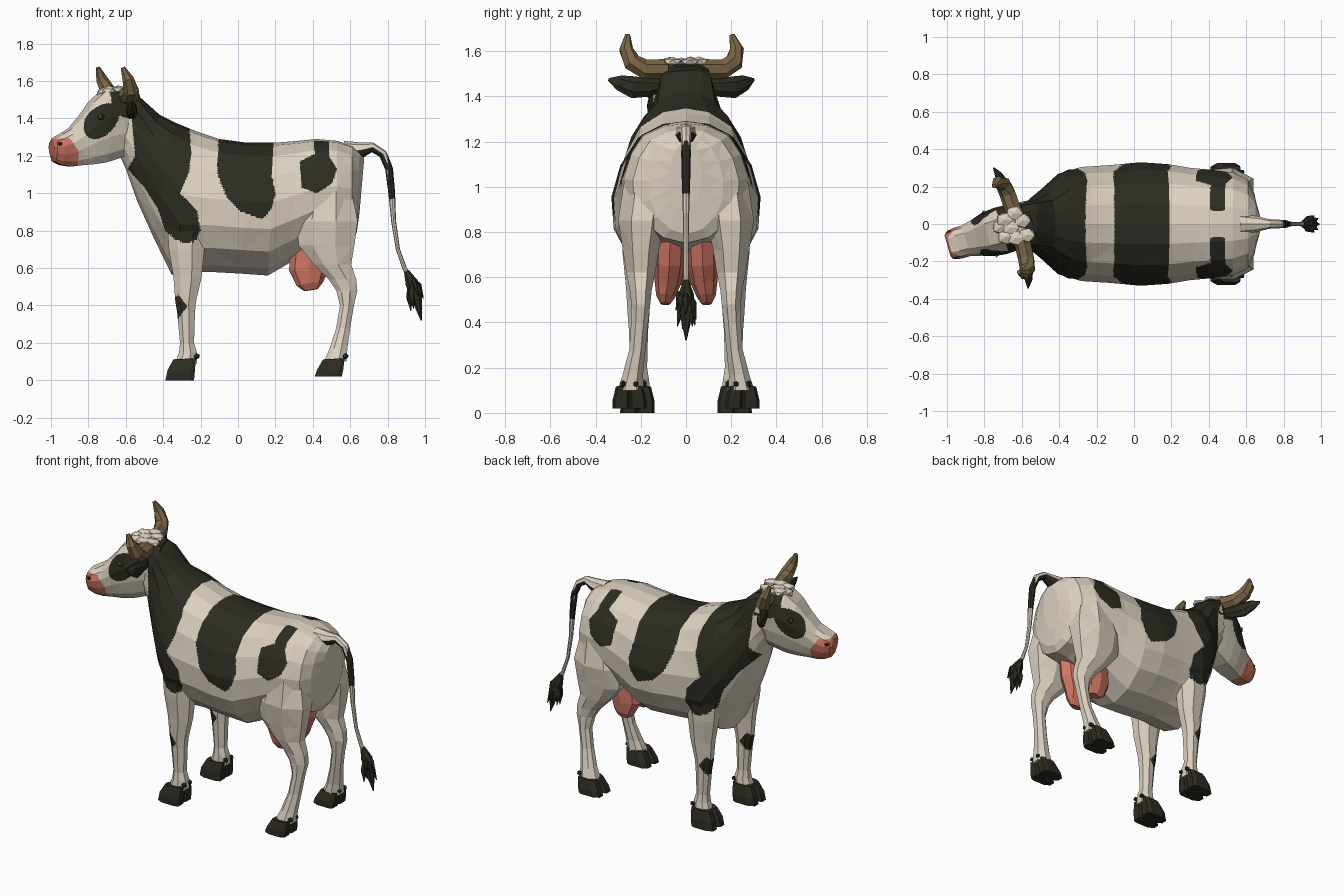
import bpy, bmesh, math, random
from mathutils import Vector as V

if "Cube" in bpy.data.objects:
    bpy.data.objects.remove(bpy.data.objects["Cube"])

random.seed(4)
WHITE, BLACK, PINK, HORN = range(4)
MATS = []
for name, col in (("hide_white", (.72, .64, .53)), ("hide_black", (.026, .025, .016)),
                  ("pink_skin", (.62, .18, .125)), ("horn_brown", (.2, .135, .065))):
    m = bpy.data.materials.new(name)
    m.diffuse_color = (*col, 1)
    m.use_nodes = True
    m.node_tree.nodes["Principled BSDF"].inputs["Base Color"].default_value = m.diffuse_color
    MATS.append(m)

X, Y = V((1, 0, 0)), V((0, 1, 0))
F = V((-.961, -.276, 0))          # head forward direction (head is turned a little)
S = V((-.276, .961, 0))           # head sideways direction
O = V((-.62, -.01, 0))


def H(u, v, z):
    return O + F * u + S * v + V((0, 0, z))


def finish(name, bm, rule, cuts=0):
    """Make an object; split the flat facets finely so colour rules give clear edges."""
    bmesh.ops.recalc_face_normals(bm, faces=bm.faces)
    if cuts:
        bmesh.ops.triangulate(bm, faces=bm.faces)
        bmesh.ops.subdivide_edges(bm, edges=bm.edges, cuts=cuts, use_grid_fill=True)
    bm.normal_update()
    for f in bm.faces:
        f.material_index = rule(f.calc_center_median(), f.normal) if callable(rule) else rule
    me = bpy.data.meshes.new(name)
    bm.to_mesh(me)
    bm.free()
    for m in MATS:
        me.materials.append(m)
    bpy.context.collection.objects.link(bpy.data.objects.new(name, me))


def loft(bm, rings):
    rows = [[bm.verts.new(p) for p in r] for r in rings]
    n = len(rows[0])
    for a, b in zip(rows, rows[1:]):
        for i in range(n):
            bm.faces.new((a[i], a[(i + 1) % n], b[(i + 1) % n], b[i]))
    bm.faces.new(rows[0][::-1])
    bm.faces.new(rows[-1])


def ring(top, bot, hw, side, sect):
    """Symmetric section: (position from top to bottom, fraction of half width)."""
    top, bot = V(top), V(bot)
    pts = [top.lerp(bot, t) + side * (w * hw) for t, w in sect]
    return pts + [top.lerp(bot, t) - side * (w * hw) for t, w in reversed(sect) if w > 0]


def tube(bm, path, radii, ref, flat=1, n=7):
    path = [V(p) for p in path]
    rings = []
    for i, (p, r) in enumerate(zip(path, radii)):
        t = path[min(i + 1, len(path) - 1)] - path[max(i - 1, 0)]
        b = t.cross(ref).normalized()
        a = b.cross(t).normalized()
        rings.append([p + a * (r * flat * math.cos(k * math.tau / n)) + b * (r * math.sin(k * math.tau / n))
                      for k in range(n)])
    loft(bm, rings)


def ball(bm, loc, size):
    new = bmesh.ops.create_icosphere(bm, subdivisions=1, radius=1)["verts"]
    for v in new:
        v.co = V(loc) + V(c * s for c, s in zip(v.co, size))


def inside(x, z, poly):
    hit = False
    for (ax, az), (bx, bz) in zip(poly, poly[1:] + poly[:1]):
        if (az > z) != (bz > z) and x < ax + (z - az) * (bx - ax) / (bz - az):
            hit = not hit
    return hit


# Black patches of the hide, seen from the side
SHOULDER = [(-.70, 1.7), (-.57, 1.42), (-.55, 1.2), (-.59, 1.13), (-.5, 1.03), (-.43, .92), (-.39, .8),
            (-.33, .75), (-.28, .73), (-.23, .745), (-.2, .8), (-.22, .91), (-.31, 1.0), (-.26, 1.12),
            (-.25, 1.22), (-.28, 1.6)]
SADDLE = [(-.1, 1.5), (-.11, 1.1), (-.06, .98), (.02, .9), (.13, .86), (.18, .92), (.2, 1.0), (.18, 1.1), (.21, 1.5)]
RUMP = [(.33, 1.17), (.34, 1.03), (.42, 1.0), (.5, 1.05), (.53, 1.13), (.49, 1.19), (.48, 1.33), (.4, 1.33), (.41, 1.21)]


def hide(c, n):
    if inside(c.x, c.z, SHOULDER) or inside(c.x, c.z, SADDLE):
        return BLACK
    edge = .07 + 3 * (c.x - .45) ** 2
    return BLACK if abs(c.y) > edge and inside(c.x, c.z, RUMP) else WHITE


# Neck and trunk: top x, top z, bottom x, bottom z, half width
BODY = [(-.60, 1.54, -.64, 1.22, .115), (-.52, 1.51, -.60, 1.13, .128), (-.42, 1.42, -.54, .96, .19),
        (-.33, 1.375, -.45, .76, .275), (-.22, 1.33, -.355, .565, .305), (-.1, 1.29, -.16, .58, .315),
        (.05, 1.27, .02, .57, .33), (.2, 1.27, .16, .56, .32), (.32, 1.28, .28, .63, .30),
        (.42, 1.29, .40, .70, .29), (.53, 1.28, .53, .74, .275), (.61, 1.255, .61, .75, .235),
        (.65, 1.22, .635, .79, .165), (.675, 1.19, .65, .9, .07)]
NECK = [(0, 0), (.01, .55), (.06, .86), (.2, .97), (.42, 1), (.65, .97), (.82, .78), (.95, .42), (1, 0)]
TRUNK = [(0, 0), (.02, .33), (.1, .67), (.25, .88), (.45, 1), (.65, .97), (.82, .78), (.95, .42), (1, 0)]
bm = bmesh.new()
loft(bm, [ring((a, 0, b), (c, 0, d), w, Y, NECK if i < 2 else TRUNK) for i, (a, b, c, d, w) in enumerate(BODY)])
finish("body", bm, hide, 14)

# Head: forward position, top z, bottom z, half width
HEAD = [(-.08, 1.53, 1.23, .115), (.02, 1.56, 1.19, .125), (.10, 1.55, 1.165, .128), (.17, 1.49, 1.155, .12),
        (.23, 1.41, 1.15, .10), (.29, 1.345, 1.143, .085), (.34, 1.315, 1.15, .085),
        (.38, 1.295, 1.168, .075), (.392, 1.278, 1.2, .058)]
SKULL = [(0, .5), (.14, .85), (.38, 1), (.65, .9), (.88, .68), (1, .42)]


def face_colour(c, n):
    u, v = (c - O).dot(F), (c - O).dot(S)
    if u > .385 or (u > .262 + max(0, c.z - 1.22) * .7 and c.z < 1.293):
        return PINK
    if u < -.03 or (u < .09 and abs(v) > .07 and c.z > 1.40 + u * .3):
        return BLACK
    e = ((u - .145 - (1.385 - c.z) * .4) / .085) ** 2 + ((c.z - 1.385) / .095) ** 2
    return BLACK if e < 1 and abs(v) > .06 else WHITE


bm = bmesh.new()
loft(bm, [ring(H(u, 0, a), H(u, 0, b), w, S, SKULL) for u, a, b, w in HEAD])
finish("head", bm, face_colour, 10)

# Wavy hair on the poll, low overlapping locks
bm = bmesh.new()
for u, v in ((-.03, -.06), (-.03, .02), (0, .07), (.03, -.06), (.04, 0), (.06, .05), (.08, -.04), (.09, .02)):
    ball(bm, H(u, v, 1.553 - max(0, u - .06) * .45), (.05, .043, random.uniform(.018, .032)))
finish("poll_hair", bm, WHITE)

for s, tag in ((1, "left"), (-1, "right")):
    # Horns, ears, eyes and nostrils
    bm = bmesh.new()
    tube(bm, [H(0, s * .08, 1.52), H(.005, s * .18, 1.52), H(.015, s * .235, 1.55), H(.04, s * .255, 1.61),
              H(.065, s * .24, 1.672)], [.046, .045, .042, .032, .012], F)
    finish("horn_" + tag, bm, HORN)
    bm = bmesh.new()
    tube(bm, [H(-.01, s * .1, 1.45), H(0, s * .16, 1.44), H(.01, s * .23, 1.44), H(.025, s * .29, 1.46),
              H(.04, s * .335, 1.475)], [.025, .042, .05, .035, .006], F, .6)
    finish("ear_" + tag, bm, BLACK)
    bm = bmesh.new()
    ball(bm, H(.15, s * .112, 1.405), (.022, .014, .02))
    ball(bm, H(.362, s * .062, 1.262), (.02, .02, .016))
    finish("eye_and_nostril_" + tag, bm, BLACK)
    bm = bmesh.new()
    ball(bm, H(.156, s * .126, 1.412), (.006, .006, .006))
    finish("eye_glint_" + tag, bm, WHITE)

# Legs: z, front x, back x, centre y, half width
HIND = [(1.05, .38, .60, .17, .1), (.85, .31, .64, .195, .105), (.72, .325, .622, .2, .08),
        (.62, .405, .605, .2, .064), (.54, .485, .632, .2, .048), (.48, .525, .638, .2, .042),
        (.40, .545, .62, .205, .038), (.28, .525, .60, .215, .036), (.17, .49, .585, .235, .045),
        (.10, .46, .58, .245, .058)]
FORE = [(1.0, -.36, -.16, .19, .085), (.85, -.38, -.155, .205, .082), (.7, -.37, -.18, .21, .07),
        (.55, -.345, -.195, .21, .055), (.42, -.335, -.225, .21, .047), (.36, -.325, -.23, .21, .042),
        (.2, -.31, -.235, .21, .038), (.15, -.315, -.22, .21, .046), (.09, -.335, -.22, .213, .055)]
LIMB = [(0, .4), (.25, .9), (.65, 1), (1, .45)]
CLAW = [(0, .5), (.25, 1), (.85, 1), (1, .7)]


def foreleg(c, n):
    knee = abs(c.z - .395) / .065 + abs(c.x + .32) / .05 < 1
    return BLACK if knee else hide(c, n)


for s, tag in ((1, "left"), (-1, "right")):
    for name, rows, rule, hoof in (
            ("hind_leg", HIND, hide, (.455, .57, .41, .555, .25, .02)),
            ("front_leg", FORE, foreleg, (-.345, -.225, -.388, -.235, .215, 0))):
        bm = bmesh.new()
        loft(bm, [ring((a, s * y, z), (b, s * y, z), w, Y, LIMB) for z, a, b, y, w in rows])
        finish(f"{name}_{tag}", bm, rule, 8)
        # Cloven hoof with two small dew claws behind
        a, b, c, d, y, z0 = hoof
        bm = bmesh.new()
        for k in (-1, 1):
            y1, y2 = s * y + k * .029, s * y + k * .038
            loft(bm, [ring((a, y1, .112), (b, y1, .118), .031, Y, CLAW),
                      ring(((a + c) / 2 - .01, y2, .055), ((b + d) / 2, y2, .055), .037, Y, CLAW),
                      ring((c, y2, z0), (d, y2, z0), .038, Y, CLAW)])
            ball(bm, (b + .005, s * y + k * .028, .128), (.018, .014, .016))
        finish(f"{name.replace('leg', 'hoof')}_{tag}", bm, BLACK)
    # Udder half, long from front to back
    bm = bmesh.new()
    tube(bm, [(.41, s * .07, .78), (.395, s * .073, .67), (.375, s * .08, .58), (.385, s * .09, .515),
              (.39, s * .092, .482)], [.07, .07, .06, .042, .022], X, 1.7, 8)
    finish("udder_" + tag, bm, PINK)

# Tail
bm = bmesh.new()
tube(bm, [(.57, 0, 1.225), (.66, 0, 1.23), (.72, 0, 1.245), (.775, 0, 1.21), (.808, 0, 1.13), (.822, 0, 1.0),
          (.832, 0, .85), (.855, 0, .7), (.89, 0, .6), (.925, 0, .54)],
     [.055, .042, .026, .023, .021, .018, .013, .011, .012, .015], Y, 1, 8)
finish("tail", bm, lambda c, n: BLACK if c.z > .97 and c.x > .64 and (c.x > .8 or n.z < -.1) else WHITE, 4)

# Tail tuft of pointed locks
bm = bmesh.new()
tube(bm, [(.9, 0, .585), (.93, 0, .52), (.955, 0, .44), (.98, 0, .32)], [.014, .036, .03, .003], Y)
for k in range(9):
    a = k * math.tau / 9
    dx, dy, z = math.cos(a), math.sin(a), random.uniform(.36, .46)
    tube(bm, [(.925, 0, .54), (.94 + dx * .025, dy * .03, z + .07), (.957 + dx * .035, dy * .045, z)],
         [.014, .018, .002], Y, 1, 5)
finish("tail_tuft", bm, BLACK)
